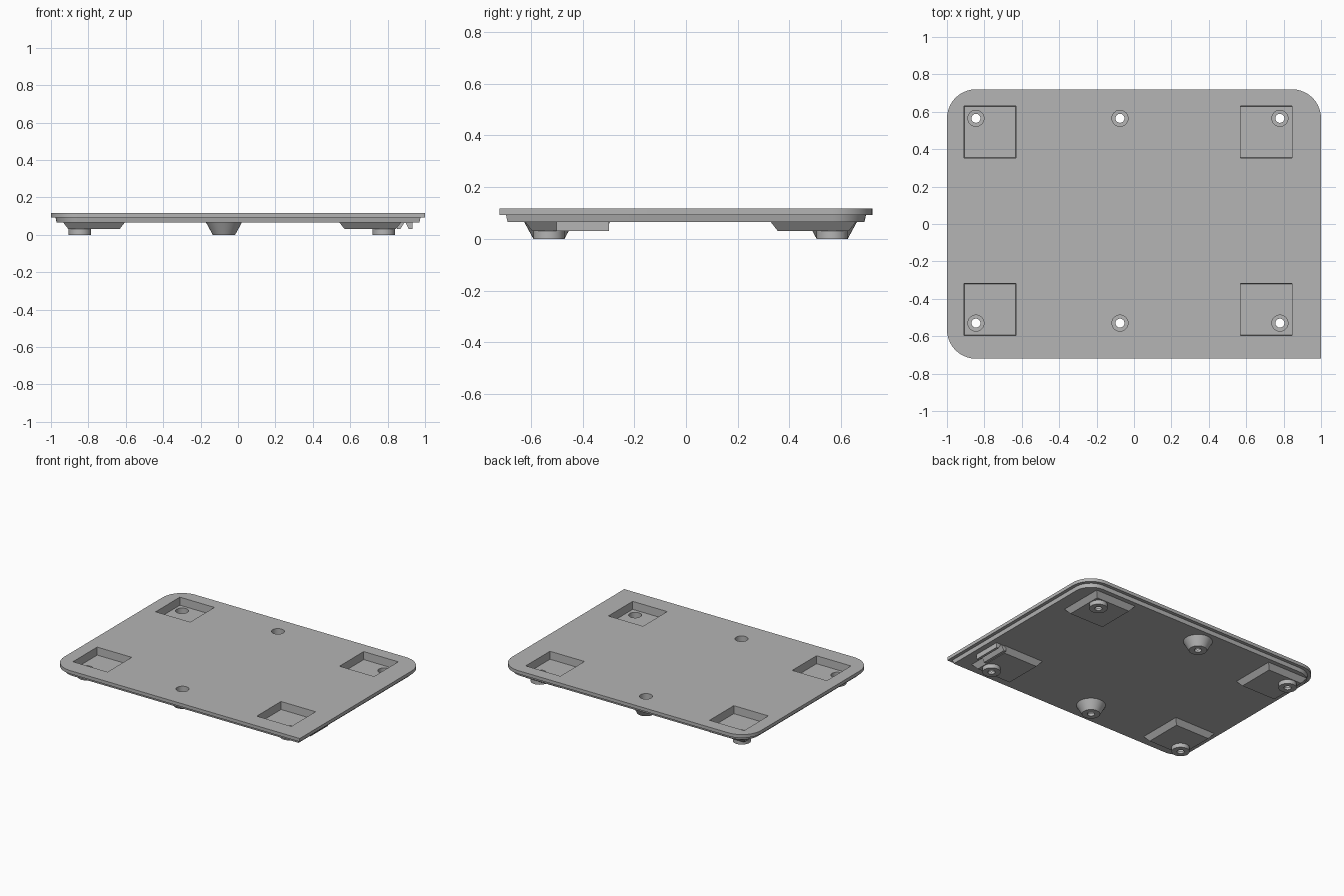
import bpy, bmesh
from math import sin, cos, pi, radians

cube = bpy.data.objects.get("Cube")
if cube:
    bpy.data.objects.remove(cube, do_unlink=True)

grey = bpy.data.materials.new("plain grey")
grey.use_nodes = True
grey.diffuse_color = (0.46, 0.46, 0.46, 1)
grey.node_tree.nodes["Principled BSDF"].inputs["Base Color"].default_value = (0.46, 0.46, 0.46, 1)

parts = []


def loft(name, rings):
    """Closed solid through stacked (outline, z) rings."""
    bm = bmesh.new()
    loops = [[bm.verts.new((x, y, z)) for x, y in pts] for pts, z in rings]
    bm.faces.new(loops[0][::-1])
    bm.faces.new(loops[-1])
    n = len(loops[0])
    for low, high in zip(loops, loops[1:]):
        for i in range(n):
            j = (i + 1) % n
            bm.faces.new((low[i], low[j], high[j], high[i]))
    bmesh.ops.recalc_face_normals(bm, faces=bm.faces)
    mesh = bpy.data.meshes.new(name)
    bm.to_mesh(mesh)
    bm.free()
    mesh.materials.append(grey)
    ob = bpy.data.objects.new(name, mesh)
    bpy.context.collection.objects.link(ob)
    return ob


def circle(x, y, r, n=32):
    return [(x + r * cos(2 * pi * i / n), y + r * sin(2 * pi * i / n)) for i in range(n)]


def square(x, y, half):
    return [(x - half, y - half), (x + half, y - half), (x + half, y + half), (x - half, y + half)]


def plate_outline(inset, steps=10):
    """Rectangle with three round corners and a sharp front left one."""
    hx, hy, r = 1 - inset, 0.72 - inset, 0.155 - inset
    pts = [(hx, -hy)]
    for k, (sx, sy) in enumerate([(1, 1), (-1, 1), (-1, -1)]):
        for i in range(steps + 1):
            a = (k + i / steps) * pi / 2
            pts.append((sx * (hx - r) + r * cos(a), sy * (hy - r) + r * sin(a)))
    return pts


PLATE_TOP, STEP, PLATE_BOTTOM, PAN_BOTTOM = 0.117, 0.093, 0.066, 0.03
FLOOR, SEAT = 0.06, 0.018
POCKETS = [(x, y) for x in (-0.77, 0.707) for y in (-0.457, 0.492)]
HOLES_X, HOLES_Y = (-0.845, -0.075, 0.78), (-0.53, 0.565)

# Stepped plate
parts.append(loft("base_plate", [
    (plate_outline(0.03), PLATE_BOTTOM), (plate_outline(0.024), STEP),
    (plate_outline(0), STEP), (plate_outline(0), PLATE_TOP)]))

# Sloping pans under the four pockets
for x, y in POCKETS:
    parts.append(loft("pocket_pan", [
        (square(x, y, 0.137), PAN_BOTTOM), (square(x, y, 0.165), PLATE_BOTTOM)]))

# Screw bosses: straight under the pans, conical in the middle
for x in HOLES_X:
    for y in HOLES_Y:
        middle = x == HOLES_X[1]
        name = "middle_boss" if middle else "corner_boss"
        top_r, top_z = (0.096, PLATE_BOTTOM) if middle else (0.06, PAN_BOTTOM)
        parts.append(loft(name, [(circle(x, y, 0.06), 0), (circle(x, y, top_r), top_z)]))

# Pocket and stepped screw hole cutters
pockets = [loft("pocket_cutter", [(square(x, y, 0.137), FLOOR), (square(x, y, 0.14), 0.15)])
           for x, y in POCKETS]
bores = [loft("bore_cutter", [
    (circle(x, y, 0.024), -0.05), (circle(x, y, 0.024), SEAT),
    (circle(x, y, 0.043), SEAT), (circle(x, y, 0.043), 0.16)])
    for x in HOLES_X for y in HOLES_Y]


def joined(name, cutters):
    bm = bmesh.new()
    for c in cutters:
        bm.from_mesh(c.data)
        bpy.data.objects.remove(c, do_unlink=True)
    mesh = bpy.data.meshes.new(name)
    bm.to_mesh(mesh)
    bm.free()
    mesh.materials.append(grey)
    ob = bpy.data.objects.new(name, mesh)
    bpy.context.collection.objects.link(ob)
    ob.hide_render = True
    return ob


cutters = [joined("pocket_cutters", pockets), joined("bore_cutters", bores)]
for ob in parts:
    for cutter in cutters:
        mod = ob.modifiers.new("cut", "BOOLEAN")
        mod.operation, mod.solver, mod.object = "DIFFERENCE", "EXACT", cutter

# Apply the cuts and drop the cutters
graph = bpy.context.evaluated_depsgraph_get()
cut_meshes = [bpy.data.meshes.new_from_object(ob.evaluated_get(graph)) for ob in parts]
for ob, mesh in zip(parts, cut_meshes):
    ob.modifiers.clear()
    ob.data = mesh
for cutter in cutters:
    bpy.data.objects.remove(cutter, do_unlink=True)


# Two wedge rails beside the front left pocket
def rail(name, x0, x1, tip0, tip1):
    def strip(a, b):
        return [(a, -0.5), (b, -0.5), (b, -0.297), (a, -0.297)]
    parts.append(loft(name, [(strip(tip0, tip1), PAN_BOTTOM), (strip(x0, x1), PLATE_BOTTOM)]))


rail("inner_rail", 0.85, 0.89, 0.85, 0.868)
rail("outer_rail", 0.895, 0.932, 0.914, 0.932)

# Smooth round walls, keep edges sharp
bpy.ops.object.select_all(action="DESELECT")
for ob in parts:
    ob.select_set(True)
bpy.context.view_layer.objects.active = parts[0]
bpy.ops.object.shade_smooth_by_angle(angle=radians(30))
